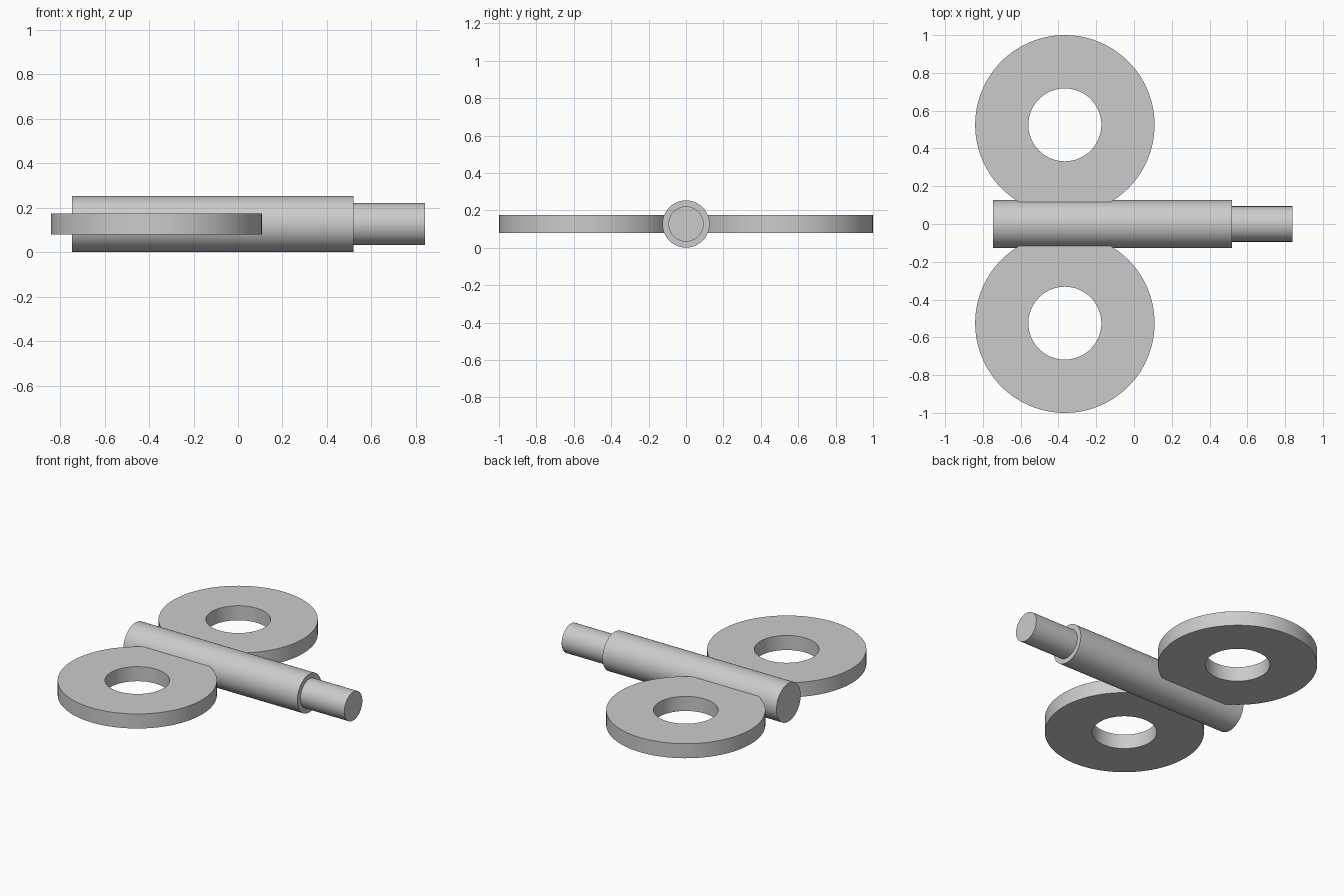
import bpy, bmesh, math
from mathutils import Matrix

if "Cube" in bpy.data.objects:
    bpy.data.objects.remove(bpy.data.objects["Cube"], do_unlink=True)

SEGMENTS = 96
AXIS_Z = 0.127

grey = bpy.data.materials.new("light_grey")
grey.use_nodes = True
grey.diffuse_color = (0.6, 0.6, 0.6, 1)
grey.node_tree.nodes["Principled BSDF"].inputs["Base Color"].default_value = grey.diffuse_color


def lathe(name, profile, matrix, closed=False):
    """Spin a (radius, height) profile around local z and place it."""
    bm = bmesh.new()
    verts = [bm.verts.new((r, 0, h)) for r, h in profile]
    edges = [bm.edges.new(pair) for pair in zip(verts, verts[1:])]
    if closed:
        edges.append(bm.edges.new((verts[-1], verts[0])))
    bmesh.ops.spin(bm, geom=verts + edges, cent=(0, 0, 0), axis=(0, 0, 1),
                   angle=math.tau, steps=SEGMENTS)
    bmesh.ops.remove_doubles(bm, verts=bm.verts, dist=1e-5)
    bmesh.ops.recalc_face_normals(bm, faces=bm.faces)
    mesh = bpy.data.meshes.new(name)
    bm.to_mesh(mesh)
    bm.free()
    mesh.materials.append(grey)
    obj = bpy.data.objects.new(name, mesh)
    obj.matrix_world = matrix
    bpy.context.collection.objects.link(obj)
    bpy.ops.object.select_all(action='DESELECT')
    obj.select_set(True)
    bpy.context.view_layer.objects.active = obj
    bpy.ops.object.shade_smooth_by_angle(angle=math.radians(30))
    return obj


# Stepped shaft lying along x
lathe("stepped_shaft",
      [(0, -0.747), (0.126, -0.747), (0.126, 0.52), (0.094, 0.52), (0.094, 0.84), (0, 0.84)],
      Matrix.Translation((0, 0, AXIS_Z)) @ Matrix.Rotation(math.pi / 2, 4, 'Y'))

# Flat rings on both sides, biting into the shaft
ring_profile = [(0.193, -0.048), (0.475, -0.048), (0.475, 0.048), (0.193, 0.048)]
for name, side in (("front_ring", -1), ("back_ring", 1)):
    lathe(name, ring_profile, Matrix.Translation((-0.366, side * 0.525, AXIS_Z)), closed=True)
